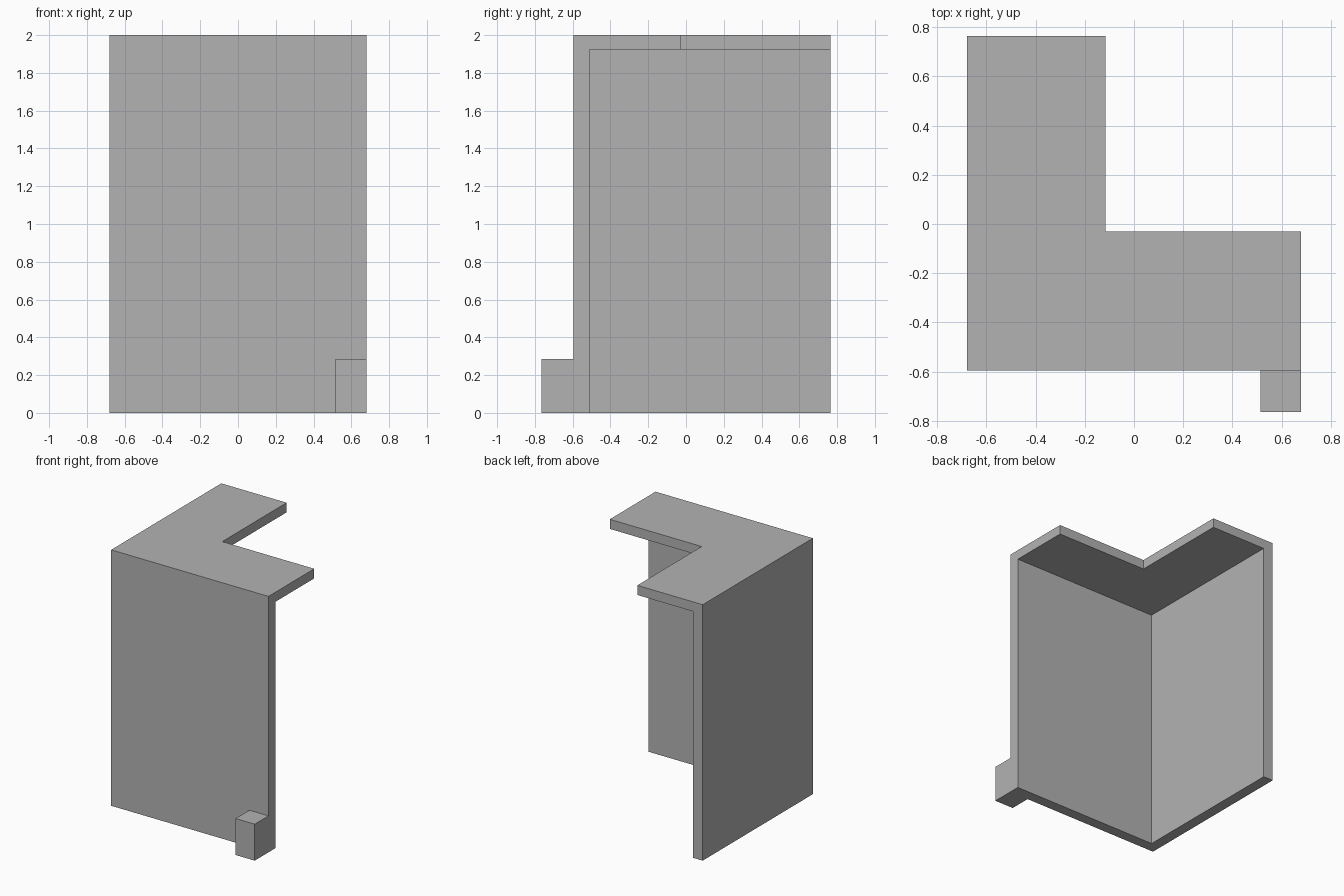
import bpy
import bmesh

cube = bpy.data.objects.get("Cube")
if cube:
    bpy.data.objects.remove(cube, do_unlink=True)

# Single plain grey material
grey = bpy.data.materials.new("plain_grey")
grey.use_nodes = True
colour = (0.45, 0.45, 0.45, 1)
grey.diffuse_color = colour
grey.node_tree.nodes["Principled BSDF"].inputs["Base Color"].default_value = colour

# Overall extents and panel thicknesses
LEFT, RIGHT = 0.68, -0.68
FRONT, BACK = -0.595, 0.765
HEIGHT, WALL, ROOF, DEPTH = 2.0, 0.085, 0.075, 0.565


def prism(name, outline, bottom, top):
    """Extrude a counter-clockwise plan outline between two heights."""
    bm = bmesh.new()
    base = bm.faces.new([bm.verts.new((x, y, bottom)) for x, y in outline])
    result = bmesh.ops.extrude_face_region(bm, geom=[base], use_keep_orig=True)
    verts = [v for v in result["geom"] if isinstance(v, bmesh.types.BMVert)]
    bmesh.ops.translate(bm, verts=verts, vec=(0, 0, top - bottom))
    bmesh.ops.recalc_face_normals(bm, faces=bm.faces)
    mesh = bpy.data.meshes.new(name)
    bm.to_mesh(mesh)
    bm.free()
    mesh.materials.append(grey)
    obj = bpy.data.objects.new(name, mesh)
    bpy.context.collection.objects.link(obj)
    return obj


def corner_outline(width):
    """L-shaped plan running along the front and the right side."""
    return [(RIGHT, FRONT), (LEFT, FRONT), (LEFT, FRONT + width),
            (RIGHT + width, FRONT + width), (RIGHT + width, BACK), (RIGHT, BACK)]


# Two walls meeting at the corner, and the wider top panel
prism("corner_walls", corner_outline(WALL), 0, HEIGHT - ROOF)
prism("top_panel", corner_outline(DEPTH), HEIGHT - ROOF, HEIGHT)

# Small block at the foot of the front wall
prism("foot_block", [(0.515, -0.765), (LEFT, -0.765), (LEFT, FRONT), (0.515, FRONT)], 0, 0.285)
